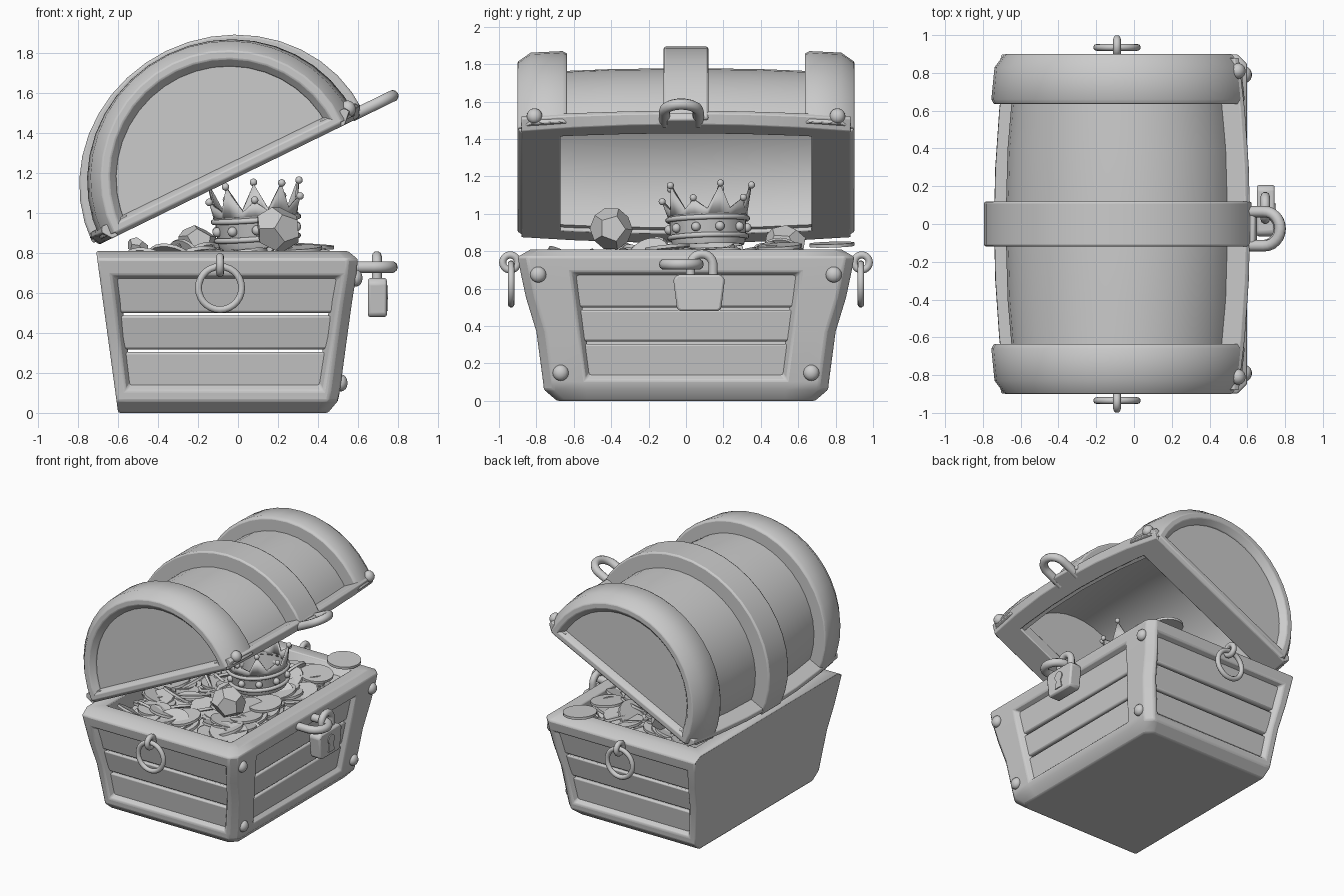
import bpy, bmesh, random
from math import sin, cos, pi, radians
from mathutils import Matrix, Vector, Euler

if "Cube" in bpy.data.objects:
    bpy.data.objects.remove(bpy.data.objects["Cube"])

random.seed(4)
LID = Matrix.Translation((-0.72, 0, 0.83)) @ Matrix.Rotation(radians(-26), 4, 'Y')
ID = Matrix.Identity(4)


def finish(name, bm, m=ID, bevel=0, angle=35):
    bmesh.ops.recalc_face_normals(bm, faces=bm.faces)
    bm.transform(m)
    me = bpy.data.meshes.new(name)
    bm.to_mesh(me)
    bm.free()
    ob = bpy.data.objects.new(name, me)
    bpy.context.collection.objects.link(ob)
    if bevel:
        md = ob.modifiers.new("bevel", 'BEVEL')
        md.width, md.segments = bevel, 2
        md.limit_method, md.angle_limit = 'ANGLE', radians(35)
    bpy.ops.object.select_all(action='DESELECT')
    ob.select_set(True)
    bpy.context.view_layer.objects.active = ob
    bpy.ops.object.shade_smooth_by_angle(angle=radians(angle))
    return ob


def hull(name, pts, m=ID, bevel=0, angle=35):
    bm = bmesh.new()
    vs = [bm.verts.new(p) for p in pts]
    bmesh.ops.convex_hull(bm, input=vs)
    bmesh.ops.delete(bm, geom=[v for v in bm.verts if not v.link_faces], context='VERTS')
    bmesh.ops.dissolve_limit(bm, angle_limit=0.02, verts=bm.verts, edges=bm.edges)
    return finish(name, bm, m, bevel, angle)


def loft(bm, rows, close_rows=False):
    """Bridge closed loops of points, capping the ends unless the rows close."""
    g = [[bm.verts.new(p) for p in r] for r in rows]
    n, m = len(g), len(g[0])
    for i in range(n if close_rows else n - 1):
        for j in range(m):
            a, b = g[i], g[(i + 1) % n]
            bm.faces.new((a[j], a[(j + 1) % m], b[(j + 1) % m], b[j]))
    if not close_rows:
        bm.faces.new(g[0][::-1])
        bm.faces.new(g[-1])
    return g


def tube(name, pts, r, m=ID, cyclic=False):
    cu = bpy.data.curves.new(name, 'CURVE')
    cu.dimensions, cu.bevel_depth, cu.bevel_resolution, cu.use_fill_caps = '3D', r, 3, True
    sp = cu.splines.new('POLY')
    sp.points.add(len(pts) - 1)
    for p, q in zip(sp.points, pts):
        p.co = (*q, 1)
    sp.use_cyclic_u = cyclic
    tmp = bpy.data.objects.new("tmp", cu)
    bm = bmesh.new()
    bpy.context.collection.objects.link(tmp)
    me = bpy.data.meshes.new_from_object(tmp.evaluated_get(bpy.context.evaluated_depsgraph_get()))
    bm.from_mesh(me)
    bpy.data.objects.remove(tmp)
    return finish(name, bm, m, angle=50)


def ball(name, loc, r, scale=(1, 1, 1), m=ID):
    bm = bmesh.new()
    bmesh.ops.create_uvsphere(bm, u_segments=14, v_segments=8, radius=r)
    return finish(name, bm, m @ Matrix.Translation(loc) @ Matrix.Diagonal((*scale, 1)), angle=60)


# ---- chest body: outline by height, with chamfered front corners
ZS = [0, .06, .11, .37, .55, .69, .77, .81]
YS = [.69, .76, .765, .80, .855, .885, .90, .83]
XS = [.45, .50, .51, .545, .57, .592, .60, .55]


def at(tab, z):
    for i in range(len(ZS) - 1):
        if z <= ZS[i + 1]:
            return tab[i] + (tab[i + 1] - tab[i]) * (z - ZS[i]) / (ZS[i + 1] - ZS[i])


def back(z): return -.6 - .136 * z
def panel_y(z): return .525 + .13 * z
def panel_x(z): return (-.55 - .12 * z, .41 + .16 * z)


def ring(z, Y, F, B, c=.05):
    b, f = panel_x(z)
    q = panel_y(z)
    half = [(B, -Y), (b, -Y), (min(f, F - c - .01), -Y), (F - c, -Y), (F, -Y + c), (F, -q)]
    return [(x, y, z) for x, y in half] + [(x, -y, z) for x, y in half[::-1]]


rows = [ring(z, Y, F, back(z)) for z, Y, F in zip(ZS, YS, XS)]
for z in (.81, .66):    # inner rim and the filled inside
    rows.append([(max(-.6, min(.46, p[0])), max(-.74, min(.74, p[1])), z)
                 for p in ring(.81, .74, .46, -.6, .02)])
bm = bmesh.new()
g = loft(bm, rows)
bm.normal_update()
gaps = []
for j in (1, 5, 9):     # panel openings with sloping edges, front and both ends
    fs = [bm.faces.get((g[k][j], g[k][j + 1], g[k + 1][j + 1], g[k + 1][j])) for k in (2, 3, 4)]
    bmesh.ops.inset_region(bm, faces=fs, thickness=.035, depth=-.05, use_even_offset=True)
    gaps += fs
bmesh.ops.delete(bm, geom=gaps, context='FACES')
finish("chest_body", bm, bevel=.01)

# ---- planks in the panels, with narrow open slits between them
for side in ("front", "left", "right"):
    for z0, z1 in ((.12, .305), (.318, .487), (.50, .685)):
        pts = []
        for z in (z0, z1):
            for d in (.035, .08):
                for s in (-1, 1):
                    if side == "front":
                        pts.append((at(XS, z) - d, s * (panel_y(z) - .005), z))
                    else:
                        b, f = panel_x(z)
                        y = at(YS, z) - d
                        pts.append((f - .01 if s > 0 else b + .01, y if side == "right" else -y, z))
        hull(side + "_plank", pts, bevel=.012)

# ---- lid: arches swept over half an ellipse, bowed toward the middle
UC, A, B = .755, .64, .61


def arch(y, d, t):
    return Vector((UC - (A + d - .08 * y * y) * cos(t), y, .02 + (B - .02 + d - .02 * y * y) * sin(t)))


def sweep(name, section, n=20, bevel=0):
    bm = bmesh.new()
    loft(bm, [[arch(y, d, pi * i / n) for y, d in section] for i in range(n + 1)])
    return finish(name, bm, LID, bevel)


ys = [-.85, -.4, 0, .4, .85]
sweep("lid_barrel", [(y, 0) for y in ys] + [(y, -.06) for y in ys[::-1]])
sweep("lid_middle_strap", [(-.12, -.03), (-.12, .115), (.12, .115), (.12, -.03)], bevel=.012)
for s in (-1, 1):
    sweep("lid_end_strap", [(s * y, d) for y, d in ((.635, -.05), (.635, .09), (.66, .105), (.83, .105),
          (.9, .06), (.9, .02), (.86, -.02))], bevel=.006)
    hull("lid_end_panel", [arch(s * y, -.0, pi * i / 20) for y in (.68, .855) for i in range(21)], LID)
    hull("lid_end_sill", [(UC + k * w, s * y, v) for k in (-1, 1) for y, v, w in
         ((.67, 0, .62), (.88, 0, .62), (.9, .02, .63), (.9, .055, .63), (.86, .08, .62), (.67, .08, .62))],
         LID, .006)
    bm = bmesh.new()
    bow = .11 if s > 0 else .09
    loft(bm, [[(UC + s * (A + d - k * y * y), y, v) for d, k, v in
               ((.085, bow, 0), (.115, .085, .05), (.10, .085, .075), (-.04, .08, .075), (-.03, .08, 0))]
              for y in (-.88, -.6, -.3, 0, .3, .6, .88)])
    finish("lid_long_sill", bm, LID, .005)
    # rivets on lid and body
    ball("lid_rivet", (1.447, s * .81, .065), .042, (.9, 1, 1), LID)
    ball("body_rivet", (.59, s * .79, .675), .043, (.8, 1, 1))
    ball("body_rivet", (.515, s * .67, .15), .043, (.8, 1, 1))
    # ring handles
    circ = [(cos(i * pi / 14), sin(i * pi / 14)) for i in range(28)]
    tube("handle_ring", [(-.09 + .108 * a, s * .935, .625 + .108 * b) for a, b in circ], .018, cyclic=True)
    tube("handle_staple", [(-.09, s * (.94 + .04 * a), .74 + .04 * b) for a, b in circ], .02, cyclic=True)


# ---- hasp, staple and padlock
def u_bend(r, leg, n=12):
    return [(-leg, -r)] + [(r * sin(pi * i / n), -r * cos(pi * i / n)) for i in range(n + 1)] + [(-leg, r)]


tube("lid_hasp", [(1.585 + a, -.025 + b, .025) for a, b in u_bend(.09, .14)], .03, LID)
hull("hasp_plate", [(u, y, v) for u in (1.43, 1.53) for y in (-.11, .06) for v in (.0, .045)], LID, .01)
tube("body_staple", [(.68 + a, -.025 + b, .73) for a, b in u_bend(.09, .12)], .03)
tube("padlock_shackle", [(.695, .085 + b, .725 + a) for a, b in u_bend(.06, .08)], .025)
hull("padlock_body", [(x, .07 + k * y, z) for x in (.65, .745) for k in (-1, 1) for y, z in
     ((.10, .48), (.118, .49), (.138, .65), (.115, .675))], bevel=.012)
hull("keyhole_round", [(x, .07 + .038 * a, .60 + .038 * b) for x in (.73, .752) for a, b in circ])
hull("keyhole_slot", [(x, .07 + k * y, z) for x in (.73, .752) for k in (-1, 1) for y, z in
     ((.018, .59), (.035, .51))])

# ---- crown
CR = Matrix.Translation((.10, .12, .83)) @ Euler((.03, -.07, 0)).to_matrix().to_4x4()


def circle(r, z, n=40):
    return [(r * cos(2 * pi * i / n), r * sin(2 * pi * i / n), z) for i in range(n)]


bm = bmesh.new()
prof = [(.19, 0), (.20, .03), (.205, .13), (.215, .16), (.195, .16), (.18, 0)]
loft(bm, [circle(r, z) for r, z in prof], True)
finish("crown_band", bm, CR)
for z, r in ((.045, .205), (.14, .213)):
    tube("crown_rim", circle(r, z), .014, CR, True)
bm = bmesh.new()
tips = []
for i in range(20):
    h, r = ((.185, .21), (.31, .24), (.185, .21), (.235, .24))[i % 4]
    t = pi * i / 10
    tips.append((r * cos(t), r * sin(t), h))
low = [bm.verts.new(p) for p in circle(.208, .14, 20)]
top = [bm.verts.new(p) for p in tips]
for i in range(20):
    k = (i + 1) % 20
    bm.faces.new((low[i], low[k], top[k], top[i]))
ob = finish("crown_points", bm, CR)
ob.modifiers.new("thick", 'SOLIDIFY').thickness = .014
for i in range(1, 20, 2):
    ball("crown_pearl", Vector(tips[i]) + Vector((0, 0, .008)), .019, m=CR)
    ball("crown_jewel", (.208 * cos(pi * i / 10), .208 * sin(pi * i / 10), .09), .025, m=CR)

# ---- coin pile
bm = bmesh.new()
coins = []
for i in range(210):
    x, y = random.uniform(-.5, .36), random.uniform(-.64, .64)
    rise = .05 * (1 - (x / .6) ** 2) * (1 - (y / .75) ** 2)
    tilt = .35 if i % 5 == 0 else .16
    coins.append(((x, y, random.uniform(.69, .75) + rise), (random.gauss(0, tilt), random.gauss(0, tilt), 0)))
coins += [((.36, .78, .835), (.03, .06, 0)), ((.32, .5, .825), (.05, .1, 0)), ((.3, -.1, .82), (.1, -.05, 0))]
for loc, rot in coins:
    m = Matrix.Translation(loc) @ Euler(rot).to_matrix().to_4x4()
    bmesh.ops.create_cone(bm, cap_ends=True, segments=20, radius1=.12, radius2=.12, depth=.018, matrix=m)
finish("coins", bm)

# ---- cut gems: twelve-sided stones from the face centres of an icosphere
bm = bmesh.new()
bmesh.ops.create_icosphere(bm, subdivisions=1, radius=1)
cut = [f.calc_center_median().normalized() for f in bm.faces]
bm.free()
for loc, sc, rot in (((.20, -.40, .92), (.125, .115, .115), (.3, .4, .2)),
                     ((-.20, .53, .85), (.12, .10, .085), (.5, .2, 1)),
                     ((-.50, -.15, .83), (.06, .06, .045), (.2, .6, .4))):
    m = Matrix.Translation(loc) @ Euler(rot).to_matrix().to_4x4() @ Matrix.Diagonal((*sc, 1))
    hull("gem", cut, m, angle=5)
